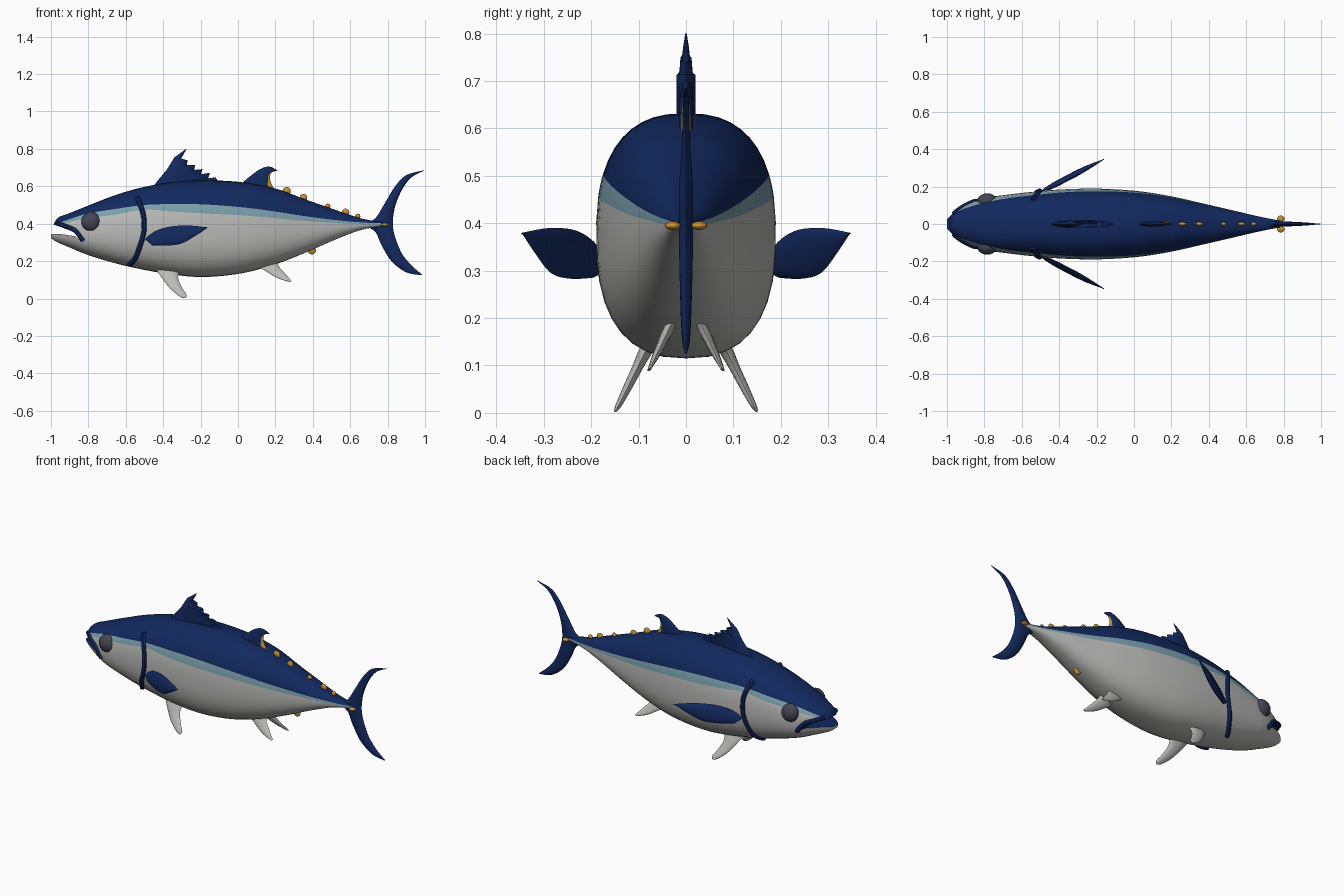
import bpy, bmesh, math
from mathutils import Vector

if "Cube" in bpy.data.objects:
    bpy.data.objects.remove(bpy.data.objects["Cube"])


def material(name, rgb):
    m = bpy.data.materials.new(name)
    m.diffuse_color = (*rgb, 1)
    m.use_nodes = True
    m.node_tree.nodes["Principled BSDF"].inputs["Base Color"].default_value = m.diffuse_color
    return m


NAVY = material("navy back", (0.006, 0.022, 0.115))
BAND = material("pale blue band", (0.20, 0.35, 0.42))
BELLY = material("silver belly", (0.50, 0.50, 0.49))
GOLD = material("gold finlet", (0.56, 0.28, 0.035))
EYE = material("dark eye", (0.06, 0.06, 0.09))


def finish(ob, angle=40):
    bpy.ops.object.select_all(action='DESELECT')
    ob.select_set(True)
    bpy.context.view_layer.objects.active = ob
    bpy.ops.object.shade_smooth_by_angle(angle=math.radians(angle))


def make(name, bm, mats):
    bmesh.ops.recalc_face_normals(bm, faces=bm.faces)
    me = bpy.data.meshes.new(name)
    bm.to_mesh(me)
    bm.free()
    for m in mats:
        me.materials.append(m)
    ob = bpy.data.objects.new(name, me)
    bpy.context.collection.objects.link(ob)
    return ob


def sample(pts, n, smooth=True):
    """n+1 points along a polyline or Catmull-Rom spline of any dimension"""
    out, segs = [], len(pts) - 1
    for k in range(n + 1):
        u = k / n * segs
        i = min(int(u), segs - 1)
        t = u - i
        p1, p2 = pts[i], pts[i + 1]
        p0, p3 = pts[max(i - 1, 0)], pts[min(i + 2, segs)]
        if smooth:
            out.append(tuple(b + 0.5 * t * (c - a + t * (2*a - 5*b + 4*c - d + t * (3*(b - c) + d - a)))
                             for a, b, c, d in zip(p0, p1, p2, p3)))
        else:
            out.append(tuple(b + t * (c - b) for b, c in zip(p1, p2)))
    return out


# Body stations: x, top, bottom, half width, navy edge, band lower edge
ROWS = [
    (-1.00, .345, .325, .025, .34, .338),
    (-.97, .425, .303, .055, .395, .39),
    (-.90, .457, .273, .100, .425, .41),
    (-.80, .497, .232, .138, .455, .43),
    (-.65, .555, .187, .160, .48, .45),
    (-.50, .597, .153, .176, .50, .475),
    (-.35, .622, .128, .187, .505, .465),
    (-.18, .632, .115, .189, .503, .455),
    (.02, .622, .135, .176, .488, .445),
    (.20, .588, .183, .148, .465, .43),
    (.36, .530, .245, .112, .44, .415),
    (.52, .474, .315, .075, .42, .405),
    (.66, .428, .367, .042, .407, .397),
    (.78, .408, .388, .018, .402, .395),
]
N = 2.5
STATIONS = sample(ROWS, 78)


def station(x):
    for a, b in zip(STATIONS, STATIONS[1:]):
        if a[0] <= x <= b[0]:
            t = (x - a[0]) / (b[0] - a[0])
            return [p + t * (q - p) for p, q in zip(a, b)]
    return STATIONS[-1]


def side_y(x, z):
    _, top, bot, w, _, _ = station(x)
    v = min(abs(2 * z - top - bot) / (top - bot), 1)
    return w * (1 - v ** N) ** (1 / N)


# Body: rings whose vertices follow the colour edges
bm = bmesh.new()
rings = []
for x, top, bot, w, e1, e2 in STATIONS:
    c, h = (top + bot) / 2, (top - bot) / 2

    def ang(z):
        v = max(-.98, min(.98, (z - c) / h))
        return math.copysign(math.asin(abs(v) ** (N / 2)), v)
    q = math.pi / 2
    a2, a1 = ang(e2), ang(e1)
    angles = [-q + (a2 + q) * i / 10 for i in range(10)]
    angles += [a2 + (a1 - a2) * i / 3 for i in range(3)]
    angles += [a1 + (q - a1) * i / 8 for i in range(9)]
    half = [(w * max(math.cos(a), 0) ** (2 / N),
             c + h * math.copysign(abs(math.sin(a)) ** (2 / N), a)) for a in angles]
    half[0], half[-1] = (0, bot), (0, top)
    loop = half + [(-y, z) for y, z in half[-2:0:-1]]
    rings.append([bm.verts.new((x, y, z)) for y, z in loop])
for r, s in zip(rings, rings[1:]):
    for j in range(42):
        k = (j + 1) % 42
        f = bm.faces.new((r[j], r[k], s[k], s[j]))
        row = j if j < 21 else 41 - j
        f.material_index = 2 if row < 10 else 1 if row < 13 else 0
bm.faces.new(rings[0]).material_index = 2
bm.faces.new(rings[-1])
body = make("body", bm, (NAVY, BAND, BELLY))

# Open mouth, cut with a wedge
bm = bmesh.new()
wedge = [(-1.1, .341), (-.95, .345), (-.87, .333), (-.825, .30), (-.87, .358), (-.93, .385), (-1.1, .41)]
face = bm.faces.new([bm.verts.new((x, -.4, z)) for x, z in wedge])
ext = bmesh.ops.extrude_face_region(bm, geom=[face])
bmesh.ops.translate(bm, vec=(0, .8, 0), verts=[v for v in ext['geom'] if isinstance(v, bmesh.types.BMVert)])
cutter = make("mouth_cutter", bm, (NAVY,))
cutter.hide_render = True
mod = body.modifiers.new("mouth", 'BOOLEAN')
mod.operation, mod.object, mod.solver = 'DIFFERENCE', cutter, 'EXACT'
bpy.context.view_layer.objects.active = body
bpy.ops.object.modifier_apply(modifier="mouth")
bpy.data.objects.remove(cutter)
finish(body)


def strip(name, pts, radius, side):
    """round strip lying on the body side"""
    path = [(x, side * side_y(x, z), z) for x, z in sample(pts, 30)]
    cu = bpy.data.curves.new(name, 'CURVE')
    cu.dimensions, cu.bevel_depth, cu.bevel_resolution = '3D', radius, 2
    cu.use_fill_caps = True
    sp = cu.splines.new('POLY')
    sp.points.add(len(path) - 1)
    for p, co in zip(sp.points, path):
        p.co = (*co, 1)
    cu.materials.append(NAVY)
    ob = bpy.data.objects.new(name, cu)
    bpy.context.collection.objects.link(ob)
    bpy.ops.object.select_all(action='DESELECT')
    ob.select_set(True)
    bpy.context.view_layer.objects.active = ob
    bpy.ops.object.convert(target='MESH')
    finish(bpy.context.view_layer.objects.active)


def fin(name, lead, trail, mat, thick, y=lambda x, z: 0, side=1, n=24, smooth=True):
    """lens-section blade between a leading and a trailing edge in x, z"""
    bm = bmesh.new()
    loops = []
    cols = [0, .12, .35, .65, .88, 1]
    for (ax, az), (bx, bz) in zip(sample(lead, n, smooth), sample(trail, n, smooth)):
        chord = math.hypot(bx - ax, bz - az)
        th = min(thick, .003 + chord * .3) / 2
        up, down = [], []
        for t in cols:
            x, z = ax + (bx - ax) * t, az + (bz - az) * t
            o = th * math.sqrt(max(0, 4 * t * (1 - t)))
            up.append((x, side * (y(x, z) + o), z))
            down.append((x, side * (y(x, z) - o), z))
        loops.append([bm.verts.new(p) for p in up + down[-2:0:-1]])
    m = len(loops[0])
    for r, s in zip(loops, loops[1:]):
        for j in range(m):
            k = (j + 1) % m
            bm.faces.new((r[j], r[k], s[k], s[j]))
    bm.faces.new(loops[0])
    bm.faces.new(loops[-1])
    finish(make(name, bm, (mat,)), 50)


def ball(name, loc, scale, mat):
    bm = bmesh.new()
    bmesh.ops.create_uvsphere(bm, u_segments=20, v_segments=12, radius=1)
    for v in bm.verts:
        v.co = Vector(a * b + c for a, b, c in zip(v.co, scale, loc))
    finish(make(name, bm, (mat,)))


# Paired parts
for s, tag in ((-1, "near"), (1, "far")):
    strip(f"gill_edge_{tag}", [(-.54, .54), (-.515, .48), (-.503, .42), (-.505, .35),
                               (-.525, .28), (-.55, .215), (-.58, .183)], .014, s)
    strip(f"upper_lip_{tag}", [(-.965, .402), (-.92, .385), (-.87, .362), (-.828, .308)], .013, s)
    ball(f"eye_{tag}", (-.785, s * .122, .41), (.053, .042, .053), EYE)
    ball(f"tail_keel_{tag}", (.785, s * .028, .395), (.02, .017, .009), GOLD)
    fin(f"pectoral_fin_{tag}", [(-.50, .32), (-.44, .36), (-.36, .385), (-.26, .39), (-.16, .38)],
        [(-.46, .285), (-.38, .283), (-.30, .295), (-.22, .34), (-.165, .377)],
        NAVY, .03, lambda x, z: .175 + (x + .48) * .56 + (.34 - z) * .2, s)
    fin(f"pelvic_fin_{tag}", [(-.44, .16), (-.40, .10), (-.36, .05), (-.31, .01), (-.285, .002)],
        [(-.31, .16), (-.32, .11), (-.30, .06), (-.275, .02), (-.28, .004)],
        BELLY, .032, lambda x, z: .08 + (.14 - z) * .5, s)
    fin(f"anal_fin_{tag}", [(.08, .19), (.15, .145), (.21, .11), (.275, .088)],
        [(.22, .235), (.215, .18), (.25, .135), (.287, .094)],
        BELLY, .025, lambda x, z: .03 + (.19 - z) * .48, s)

# First dorsal fin with spiny rear edge
fin("first_dorsal_fin", [(-.46, .59), (-.43, .63), (-.38, .69), (-.34, .755), (-.278, .80)],
    [(-.09, .60), (-.12, .648), (-.16, .64), (-.15, .672), (-.20, .655), (-.19, .692), (-.235, .67),
     (-.23, .715), (-.275, .69), (-.27, .74), (-.31, .725), (-.30, .755), (-.275, .80)],
    NAVY, .042, n=24, smooth=False)

# Second dorsal fin with gold rear patch
fin("second_dorsal_fin", [(0, .60), (.06, .65), (.12, .693), (.17, .705), (.21, .685)],
    [(.20, .575), (.175, .61), (.165, .645), (.175, .672), (.21, .683)], NAVY, .03)
fin("second_dorsal_patch", [(.14, .60), (.125, .635), (.14, .665), (.16, .68)],
    [(.20, .58), (.18, .61), (.17, .645), (.178, .675)], GOLD, .034)

# Finlets
for i, (x, r) in enumerate([(.26, .022), (.35, .02), (.48, .014), (.575, .02), (.64, .014)]):
    ball(f"upper_finlet_{i + 1}", (x, 0, station(x)[1] + .006), (r, .01, r), GOLD)
ball("lower_finlet", (.395, 0, station(.395)[2] - .002), (.022, .01, .022), GOLD)

# Crescent tail
fin("tail_fin", [(.98, .125), (.90, .14), (.82, .20), (.765, .29), (.735, .355), (.68, .397),
                 (.735, .43), (.785, .51), (.84, .60), (.90, .66), (.993, .685)],
    [(.985, .128), (.93, .175), (.88, .235), (.85, .30), (.832, .36), (.828, .41),
     (.835, .47), (.853, .53), (.885, .595), (.93, .65), (.997, .684)], NAVY, .03, n=50)
